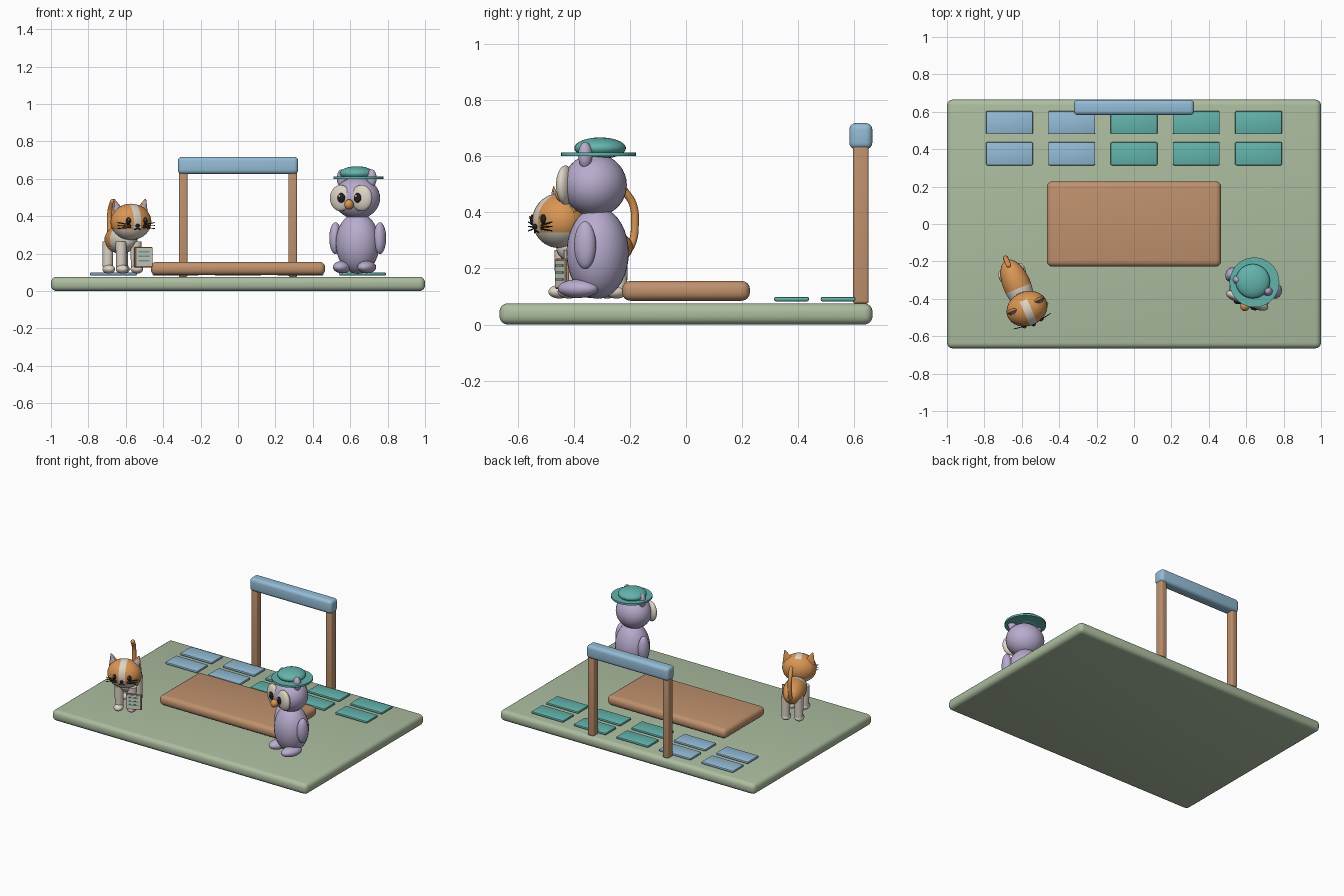
import bpy
import bmesh
from mathutils import Matrix, Vector

cube = bpy.data.objects.get("Cube")
if cube:
    bpy.data.objects.remove(cube, do_unlink=True)


def colour(name, r, g, b):
    m = bpy.data.materials.new(name)
    m.use_nodes = True
    lin = [((c / 255 + 0.055) / 1.055) ** 2.4 for c in (r, g, b)] + [1]
    m.diffuse_color = lin
    m.node_tree.nodes["Principled BSDF"].inputs["Base Color"].default_value = lin
    return m


SAGE = colour("sage_green", 172, 189, 160)
WOOD = colour("warm_wood", 191, 145, 109)
BLUE = colour("soft_blue", 148, 188, 214)
TEAL = colour("teal", 99, 180, 172)
LILAC = colour("lilac", 184, 172, 206)
ORANGE = colour("ginger_orange", 218, 150, 84)
CREAM = colour("cream", 222, 212, 198)
BLACK = colour("near_black", 32, 30, 32)

WORLD = Matrix.Identity(4)
made = []


def finish(bm, name, mats, frame):
    bm.transform(frame)
    bmesh.ops.recalc_face_normals(bm, faces=bm.faces[:])
    me = bpy.data.meshes.new(name)
    bm.to_mesh(me)
    bm.free()
    for m in mats:
        me.materials.append(m)
    ob = bpy.data.objects.new(name, me)
    bpy.context.collection.objects.link(ob)
    made.append(ob)
    return ob


def ball(name, loc, radii, mats, frame=WORLD, cuts=(), rule=None):
    """Ellipsoid; cuts are (point, normal) planes, rule picks a face colour."""
    bm = bmesh.new()
    bmesh.ops.create_uvsphere(bm, u_segments=32, v_segments=18, radius=1)
    bm.transform(Matrix.Translation(loc) @ Matrix.Diagonal((*radii, 1)))
    for co, no in cuts:
        bmesh.ops.bisect_plane(bm, geom=bm.verts[:] + bm.edges[:] + bm.faces[:],
                               plane_co=co, plane_no=no, dist=1e-5)
    if rule:
        for f in bm.faces:
            f.material_index = rule(f.calc_center_median())
    return finish(bm, name, mats, frame)


def block(name, lo, hi, mat, bevel=0.0, frame=WORLD, segments=4):
    bm = bmesh.new()
    bmesh.ops.create_cube(bm, size=1)
    lo, hi = Vector(lo), Vector(hi)
    bm.transform(Matrix.Translation((lo + hi) / 2) @ Matrix.Diagonal((*(hi - lo), 1)))
    if bevel:
        bmesh.ops.bevel(bm, geom=bm.edges[:], offset=bevel, segments=segments,
                        profile=0.5, affect='EDGES')
    return finish(bm, name, [mat], frame)


def rod(name, a, b, r1, r2, mat, frame=WORLD, squash=1.0, sides=20):
    """Tapered cylinder from a to b, optionally flattened front to back."""
    a, b = Vector(a), Vector(b)
    bm = bmesh.new()
    bmesh.ops.create_cone(bm, cap_ends=True, segments=sides, radius1=r1, radius2=r2,
                          depth=(b - a).length)
    turn = (b - a).to_track_quat('Z', 'Y').to_matrix().to_4x4()
    if squash != 1.0:
        turn = Vector((0, 0, 1)).rotation_difference(b - a).to_matrix().to_4x4()
    bm.transform(Matrix.Translation((a + b) / 2) @ turn @ Matrix.Diagonal((1, squash, 1, 1)))
    return finish(bm, name, [mat], frame)


# Ground board, central platform and rows of tiles
block("ground_board", (-1, -0.665, 0), (1, 0.665, 0.076), SAGE, 0.03)
block("platform", (-0.466, -0.228, 0.085), (0.466, 0.228, 0.156), WOOD, 0.03)
for row, y in enumerate((0.376, 0.542)):
    for col in range(5):
        x = (col - 2) * 0.333
        block(f"tile_{row}_{col}", (x - 0.125, y - 0.062, 0.083),
              (x + 0.125, y + 0.062, 0.099), BLUE if col < 2 else TEAL, 0.006, segments=2)

# Gate at the back
for side, x in (("right", -0.293), ("left", 0.293)):
    block(f"gate_post_{side}", (x - 0.023, 0.595, 0.075), (x + 0.023, 0.651, 0.65), WOOD, 0.009)
block("gate_beam", (-0.322, 0.582, 0.625), (0.322, 0.664, 0.718), BLUE, 0.023)

# Owl, turned slightly towards the right
OWL = Matrix.Translation((0.64, -0.315, 0)) @ Matrix.Rotation(-0.36, 4, 'Z')
ball("owl_body", (0, 0, 0.255), (0.118, 0.11, 0.163), [LILAC], OWL)
ball("owl_head", (0, -0.01, 0.497), (0.125, 0.112, 0.112), [LILAC], OWL)
for side, s in (("right", -1), ("left", 1)):
    ball(f"owl_wing_{side}", (s * 0.127, 0, 0.283), (0.032, 0.04, 0.085), [LILAC], OWL)
    ball(f"owl_foot_{side}", (s * 0.07, -0.048, 0.128), (0.046, 0.075, 0.033), [LILAC], OWL)
    ball(f"owl_tuft_{side}", (s * 0.085, -0.015, 0.603), (0.027, 0.025, 0.048), [LILAC], OWL)
    ball(f"owl_face_disc_{side}", (s * 0.06, -0.1, 0.497), (0.06, 0.028, 0.07), [CREAM], OWL)
    ball(f"owl_pupil_{side}", (s * 0.047, -0.125, 0.498), (0.021, 0.012, 0.026), [BLACK], OWL)
    ball(f"owl_eye_glint_{side}", (s * 0.047 - 0.006, -0.136, 0.508), (0.006, 0.004, 0.007),
         [CREAM], OWL)
ball("owl_beak", (0, -0.132, 0.463), (0.025, 0.027, 0.027), [ORANGE], OWL)

# Hat on the owl
rod("hat_brim", (0.644, -0.312, 0.6), (0.644, -0.312, 0.613), 0.133, 0.133, TEAL, sides=40)
ball("hat_crown", (0.635, -0.306, 0.629), (0.092, 0.092, 0.038), [TEAL])

# Cat, turned slightly towards the left
CAT = Matrix.Translation((-0.622, -0.335, 0)) @ Matrix.Rotation(0.4, 4, 'Z')
ball("cat_body", (0, 0.01, 0.275), (0.074, 0.145, 0.075), [ORANGE, CREAM], CAT,
     cuts=[((0, 0, 0.235), (0, 0, 1)), ((0, -0.01, 0), (0, 1, 0))],
     rule=lambda c: int(c.z < 0.235 or c.y < -0.01))
ball("cat_head", (0, -0.128, 0.37), (0.112, 0.092, 0.097), [ORANGE, CREAM], CAT,
     cuts=[((0, 0, 0.328), (0, 0, 1)), ((0.021, 0, 0), (1, 0, 0)),
           ((-0.021, 0, 0), (1, 0, 0)), ((0, -0.08, 0), (0, 1, 0))],
     rule=lambda c: int(c.z < 0.328 or (abs(c.x) < 0.021 and c.y < -0.08)))

# Legs and paws
for end, y in (("front", -0.095), ("back", 0.088)):
    for side, s in (("right", -1), ("left", 1)):
        x = s * 0.043
        rod(f"cat_{end}_leg_{side}", (x, y, 0.11), (x, y, 0.265), 0.027, 0.03, CREAM, CAT)
        ball(f"cat_{end}_paw_{side}", (x, y - 0.012, 0.117), (0.032, 0.042, 0.024), [CREAM], CAT)

# Ears, eyes and whiskers
for side, s in (("right", -1), ("left", 1)):
    rod(f"cat_ear_{side}", (s * 0.067, -0.11, 0.412), (s * 0.092, -0.11, 0.492),
        0.042, 0.004, ORANGE, CAT, squash=0.4)
    rod(f"cat_inner_ear_{side}", (s * 0.069, -0.122, 0.417), (s * 0.089, -0.115, 0.481),
        0.029, 0.003, LILAC, CAT, squash=0.35)
    ball(f"cat_eye_{side}", (s * 0.048, -0.208, 0.375), (0.014, 0.011, 0.018), [BLACK], CAT)
    ball(f"cat_eye_glint_{side}", (s * 0.048 - 0.004, -0.219, 0.382), (0.004, 0.003, 0.005),
         [CREAM], CAT)
    rod(f"cat_mouth_{side}", (0, -0.221, 0.337), (s * 0.018, -0.214, 0.328),
        0.003, 0.003, BLACK, CAT, sides=8)
    for i in (-1, 0, 1):
        rod(f"cat_whisker_{side}_{i + 1}", (s * 0.035, -0.212, 0.347 + i * 0.006),
            (s * 0.108, -0.2, 0.35 + i * 0.016), 0.0028, 0.002, BLACK, CAT, sides=8)
ball("cat_nose", (0, -0.219, 0.35), (0.012, 0.01, 0.009), [BLACK], CAT)

# Tail
curve = bpy.data.curves.new("cat_tail", 'CURVE')
curve.dimensions = '3D'
curve.bevel_depth = 0.014
curve.bevel_resolution = 4
curve.use_fill_caps = True
path = [(0.12, 0.24), (0.155, 0.29), (0.166, 0.36), (0.158, 0.43), (0.125, 0.478)]
spline = curve.splines.new('BEZIER')
spline.bezier_points.add(len(path) - 1)
for p, (y, z) in zip(spline.bezier_points, path):
    p.co = CAT @ Vector((0, y, z))
    p.handle_left_type = p.handle_right_type = 'AUTO'
curve.materials.append(ORANGE)
bpy.context.collection.objects.link(bpy.data.objects.new("cat_tail", curve))
ball("cat_tail_tip", (0, *path[-1]), (0.014, 0.014, 0.014), [ORANGE], CAT)

# Clipboard with a lined sheet
block("clipboard", (0.013, -0.148, 0.127), (0.117, -0.136, 0.235), WOOD, 0.004, CAT, 2)
block("paper_sheet", (0.019, -0.152, 0.133), (0.111, -0.147, 0.229), CREAM, 0, CAT)
for i in range(3):
    z = 0.157 + i * 0.025
    block(f"paper_line_{i}", (0.033, -0.155, z), (0.097, -0.151, z + 0.008), TEAL, 0, CAT)

# Smooth shading that keeps edges sharp
bpy.ops.object.select_all(action='DESELECT')
for ob in made:
    ob.select_set(True)
bpy.context.view_layer.objects.active = made[0]
bpy.ops.object.shade_smooth_by_angle()
